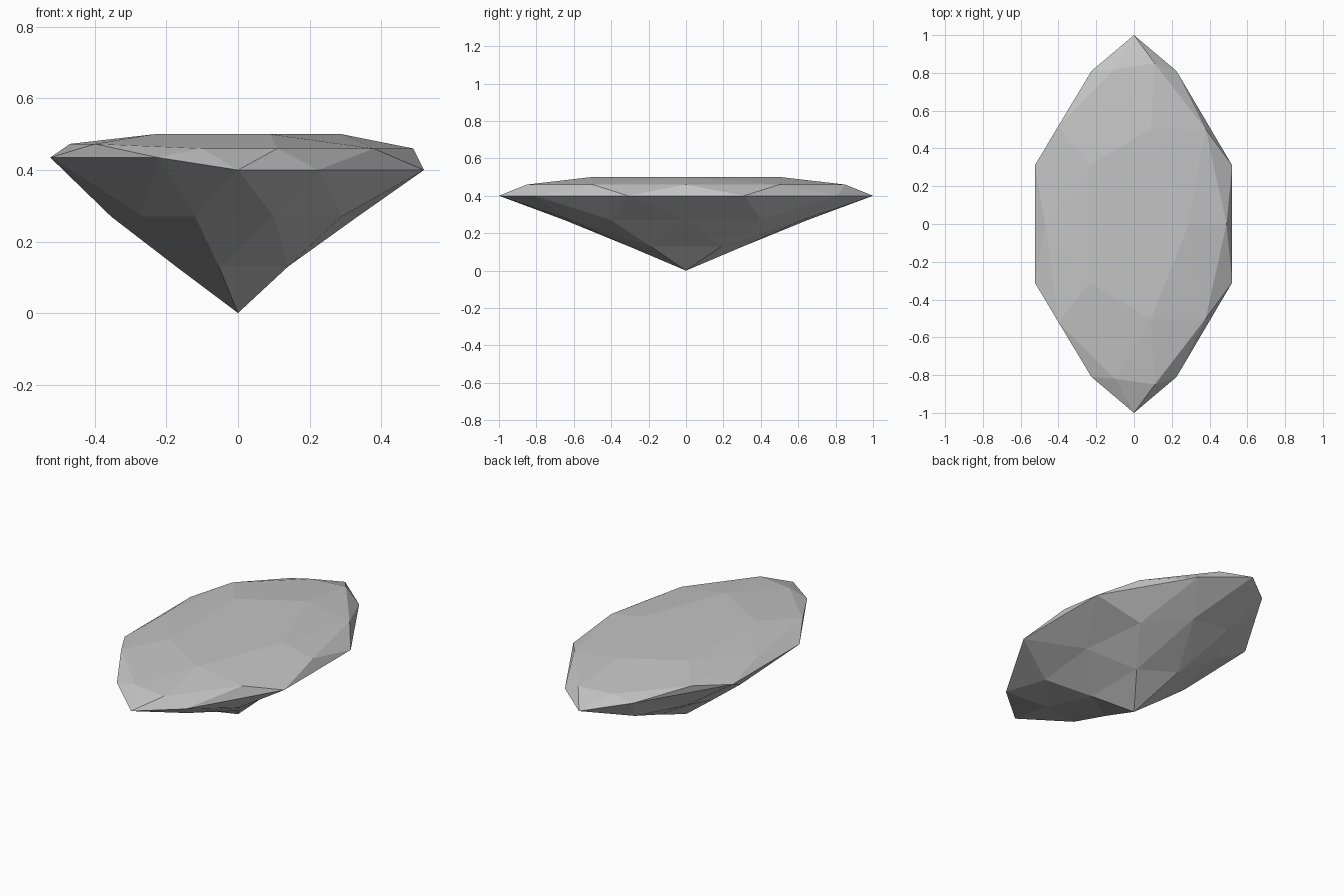
import bpy
import bmesh
from math import sin, cos, pi

cube = bpy.data.objects.get("Cube")
if cube:
    bpy.data.objects.remove(cube, do_unlink=True)

# Gem colour
grey = bpy.data.materials.new("gem grey")
grey.use_nodes = True
colour = (0.55, 0.55, 0.55, 1)
grey.diffuse_color = colour
grey.node_tree.nodes["Principled BSDF"].inputs["Base Color"].default_value = colour

bm = bmesh.new()


def mirrored_ring(half):
    """Closed ring from its +y half; points on y = 0 are not doubled."""
    other = [(x, -y, z) for x, y, z in reversed(half) if y > 0]
    return [bm.verts.new(p) for p in half + other]


def pentagon(rx, ry, z, turn):
    """Five points on an ellipse, starting at the given turn."""
    angles = [turn + i * 2 * pi / 5 for i in range(5)]
    return [bm.verts.new((rx * cos(a), ry * sin(a), z)) for a in angles]


def zigzag(ring, offset_ring):
    """Triangles between two ten-point rings, the second half a step ahead."""
    for i in range(10):
        j = (i + 1) % 10
        bm.faces.new((ring[i], offset_ring[i], ring[j]))
        bm.faces.new((offset_ring[i], offset_ring[j], ring[j]))


def star(five, ten, first):
    """Star facets between a five-point ring and a ten-point ring."""
    for i in range(5):
        k = first + 2 * i
        a, b, c = (ten[n % 10] for n in (k - 1, k, k + 1))
        bm.faces.new((five[i], a, b))
        bm.faces.new((five[i], b, c))
        bm.faces.new((five[i], c, five[(i + 1) % 5]))


# Crown: flat table, facet ring and girdle
table = pentagon(0.29, 0.53, 0.5, 0)
crown = mirrored_ring([(0.49, 0, 0.46), (0.38, 0.5, 0.46), (0.11, 0.85, 0.46),
                       (-0.1, 0.82, 0.46), (-0.4, 0.52, 0.473), (-0.47, 0, 0.473)])
girdle = mirrored_ring([(0.52, 0.31, 0.4), (0.225, 0.81, 0.4), (0, 1, 0.4),
                        (-0.225, 0.81, 0.435), (-0.525, 0.31, 0.435)])
bm.faces.new(table)
star(table, crown, 0)
zigzag(crown, girdle)

# Pavilion: two facet rings closing to the bottom point
upper = mirrored_ring([(0.335, 0, 0.27), (0.29, 0.4, 0.27), (0.1, 0.62, 0.27),
                       (-0.12, 0.65, 0.27), (-0.27, 0.38, 0.27), (-0.355, 0, 0.27)])
lower = pentagon(0.173, 0.323, 0.13, pi / 5)
zigzag(upper, girdle)
star(lower, upper, 1)
tip = bm.verts.new((0, 0, 0))
for i in range(5):
    bm.faces.new((tip, lower[i], lower[(i + 1) % 5]))

bmesh.ops.recalc_face_normals(bm, faces=bm.faces[:])
mesh = bpy.data.meshes.new("cut_gem")
bm.to_mesh(mesh)
bm.free()
mesh.materials.append(grey)
gem = bpy.data.objects.new("cut_gem", mesh)
bpy.context.collection.objects.link(gem)
